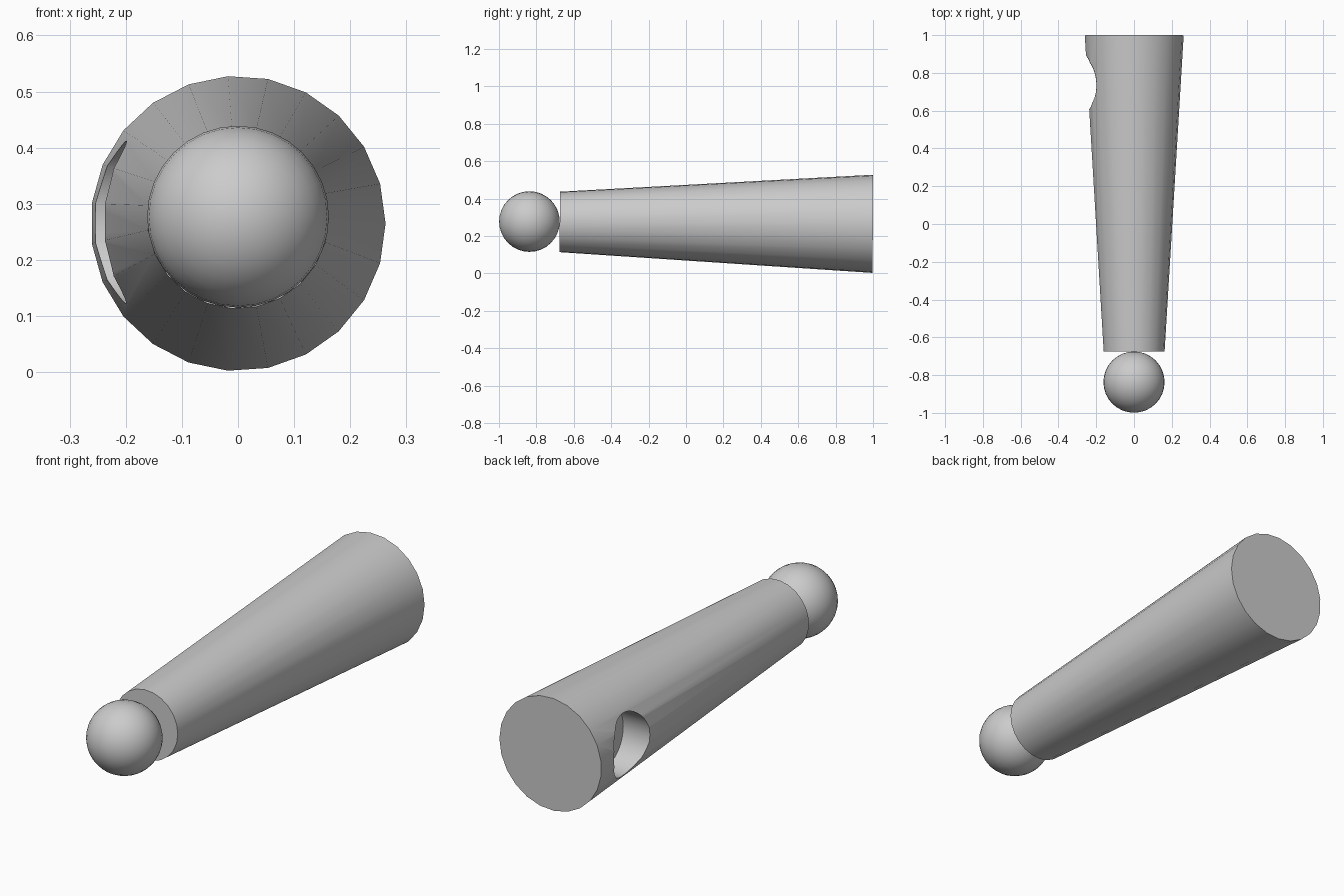
import bpy
import bmesh
import math
from mathutils import Matrix, Vector

if "Cube" in bpy.data.objects:
    bpy.data.objects.remove(bpy.data.objects["Cube"])

# One plain grey for everything
grey = bpy.data.materials.new("plain_grey")
grey.use_nodes = True
grey.diffuse_color = (0.6, 0.6, 0.6, 1)
grey.node_tree.nodes["Principled BSDF"].inputs["Base Color"].default_value = (0.6, 0.6, 0.6, 1)

# Cycles the axes so that a primitive's length runs from front to back
ALONG_Y = Matrix(((0, 1, 0), (0, 0, 1), (1, 0, 0))).to_4x4()
ALONG_X = Matrix.Rotation(math.pi / 2, 4, "Y")


def add_part(name, bm, matrix):
    bm.transform(matrix)
    bmesh.ops.recalc_face_normals(bm, faces=bm.faces)
    mesh = bpy.data.meshes.new(name)
    bm.to_mesh(mesh)
    bm.free()
    mesh.materials.append(grey)
    obj = bpy.data.objects.new(name, mesh)
    bpy.context.collection.objects.link(obj)
    return obj


def cone(name, sides, r1, r2, length, matrix):
    bm = bmesh.new()
    bmesh.ops.create_cone(bm, cap_ends=True, segments=sides,
                          radius1=r1, radius2=r2, depth=length)
    return add_part(name, bm, matrix)


def smooth(obj):
    bpy.ops.object.select_all(action="DESELECT")
    obj.select_set(True)
    bpy.context.view_layer.objects.active = obj
    bpy.ops.object.shade_smooth_by_angle(angle=math.radians(35))


# Tapered body, dipping very slightly towards the back
tilt = Matrix.Rotation(-0.006, 4, "X")
body = cone("tapered_body", 23, 0.162, 0.263, 1.674,
            Matrix.Translation((0, 0.162, 0.27)) @ tilt @ ALONG_Y)

# Round pocket with a flat floor in the right side
cutter = cone("pocket_cutter", 48, 0.145, 0.145, 0.3,
              Matrix.Translation((-0.25, 0.75, 0.267)) @ ALONG_X)
cutter.hide_render = True
pocket = body.modifiers.new("pocket", "BOOLEAN")
pocket.operation = "DIFFERENCE"
pocket.solver = "EXACT"
pocket.object = cutter
bpy.context.view_layer.objects.active = body
bpy.ops.object.modifier_apply(modifier=pocket.name)
bpy.data.objects.remove(cutter)
smooth(body)

# Ball touching the narrow end
bm = bmesh.new()
bmesh.ops.create_uvsphere(bm, u_segments=32, v_segments=16, radius=0.162)
ball = add_part("end_ball", bm, Matrix.Translation((0, -0.837, 0.277)) @ ALONG_Y)
smooth(ball)
